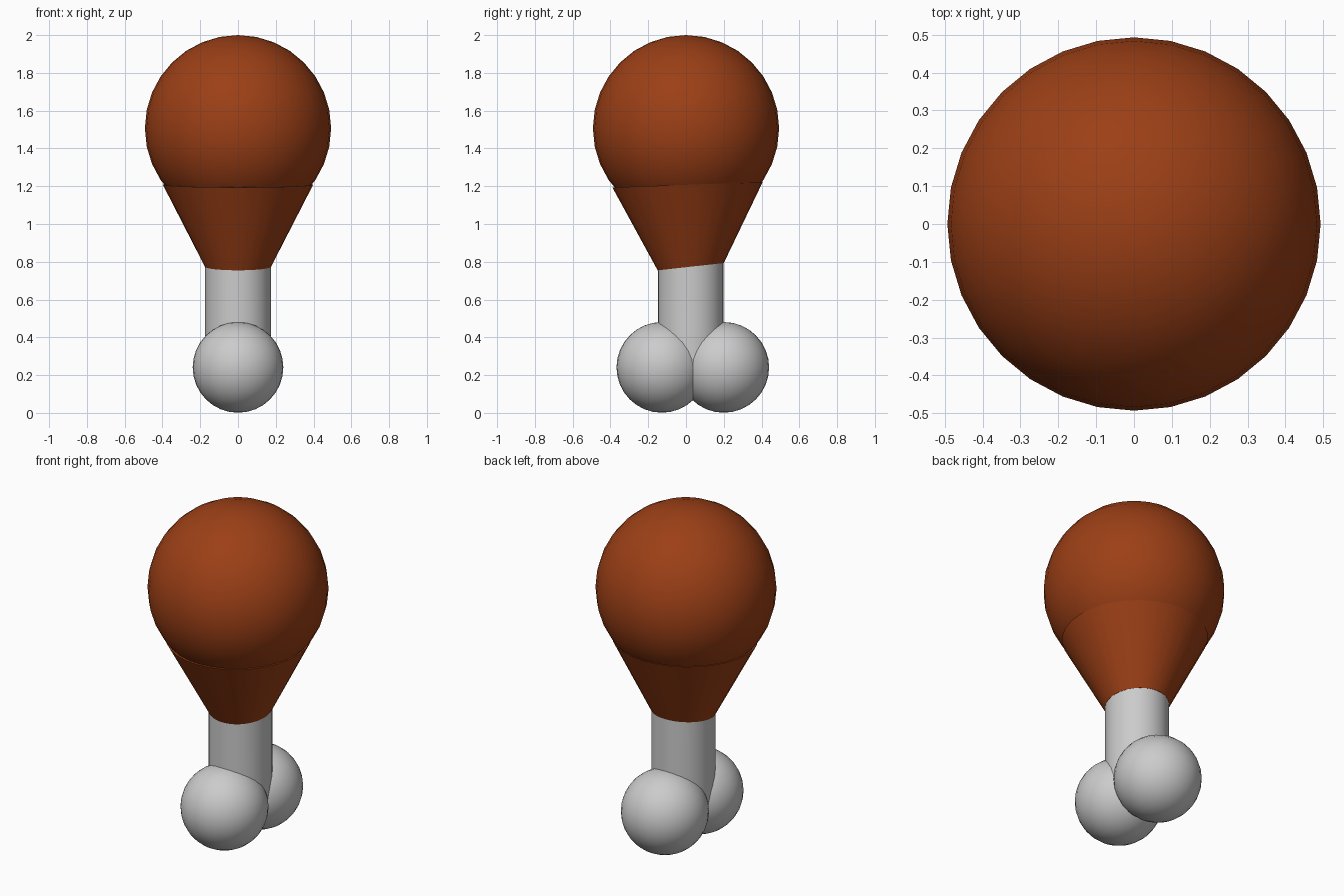
import bpy, bmesh
from math import sin, cos, tau, radians

if "Cube" in bpy.data.objects:
    bpy.data.objects.remove(bpy.data.objects["Cube"])

SIDES = 32
meat = bpy.data.materials.new("roast_brown")
meat.diffuse_color = (0.33, 0.05, 0.008, 1)
meat.use_nodes = True
meat.node_tree.nodes["Principled BSDF"].inputs["Base Color"].default_value = meat.diffuse_color


def finish(obj, name, mat=None):
    obj.name = obj.data.name = name
    if mat:
        obj.data.materials.append(mat)
    bpy.ops.object.select_all(action='DESELECT')
    obj.select_set(True)
    bpy.context.view_layer.objects.active = obj
    bpy.ops.object.shade_smooth_by_angle(angle=radians(30))


def ball(name, y, z, r, mat=None):
    bpy.ops.mesh.primitive_uv_sphere_add(segments=SIDES, ring_count=16, radius=r,
                                         location=(0, y, z))
    finish(bpy.context.object, name, mat)


def loft(name, rings, mat=None):
    """Capped tube through rings of (centre y, centre z, radius, slope along y)."""
    bm = bmesh.new()
    loops = []
    for y, z, r, slope in rings:
        loop = []
        for i in range(SIDES):
            a = tau * i / SIDES
            dy = r * sin(a)
            loop.append(bm.verts.new((r * cos(a), y + dy, z + slope * dy)))
        loops.append(loop)
    for lo, hi in zip(loops, loops[1:]):
        for i in range(SIDES):
            j = (i + 1) % SIDES
            bm.faces.new((lo[i], lo[j], hi[j], hi[i]))
    bm.faces.new(loops[0][::-1])
    bm.faces.new(loops[-1])
    mesh = bpy.data.meshes.new(name)
    bm.to_mesh(mesh)
    bm.free()
    obj = bpy.data.objects.new(name, mesh)
    bpy.context.collection.objects.link(obj)
    finish(obj, name, mat)


# Round meat and its tapering, slightly tilted neck
ball("meat_ball", 0, 1.507, 0.493, meat)
loft("meat_neck", [(0.025, 0.774, 0.175, 0.11), (0.008, 1.208, 0.398, 0.035)], meat)

# Bone shaft
loft("bone_shaft", [(0.025, 0.25, 0.174, 0), (0.025, 0.774, 0.174, 0.11)])

# Two knuckles at the bone end
for name, y in (("front_knuckle", -0.128), ("back_knuckle", 0.2)):
    ball(name, y, 0.241, 0.24)
